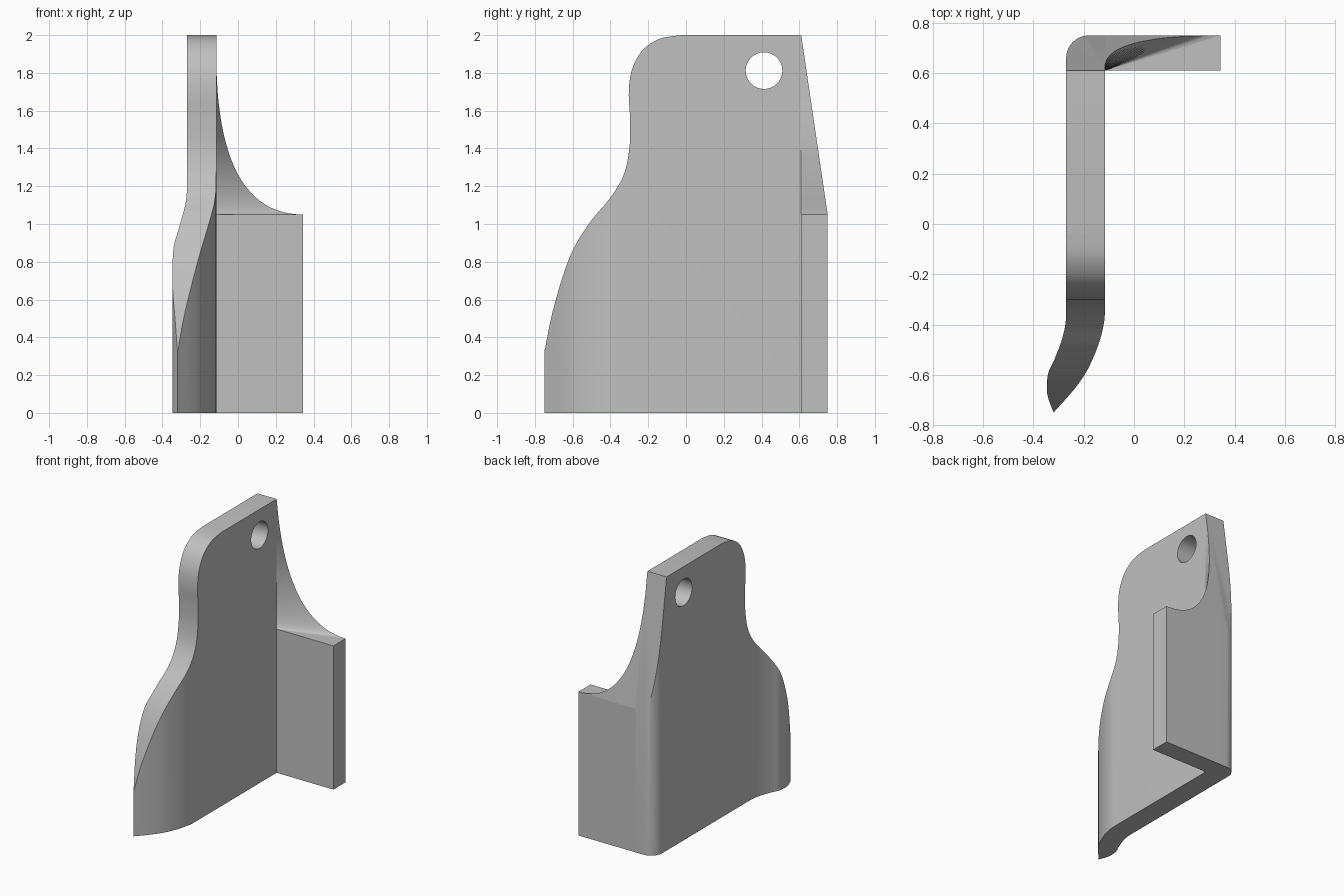
import bpy, bmesh, math
from mathutils import Vector
from mathutils.geometry import interpolate_bezier

cube = bpy.data.objects.get("Cube")
if cube:
    bpy.data.objects.remove(cube, do_unlink=True)

grey = bpy.data.materials.new("plain grey")
grey.use_nodes = True
colour = (0.53, 0.53, 0.53, 1)
grey.diffuse_color = colour
grey.node_tree.nodes["Principled BSDF"].inputs["Base Color"].default_value = colour

INNER, OUTER, TIP = -0.115, -0.27, 0.345   # x of wall faces and flange end
FRONT, BACK = 0.61, 0.75                   # y of flange faces
LEDGE, TOP = 1.05, 2.0                     # z of flange top and wall top


def smooth_path(points, steps=6):
    """Curve passing through all the 2D points."""
    pts = [Vector(p) for p in points]
    ext = [2 * pts[0] - pts[1]] + pts + [2 * pts[-1] - pts[-2]]
    out = []
    for a, b, c, d in zip(ext, ext[1:], ext[2:], ext[3:]):
        out += interpolate_bezier(b, b + (c - a) / 6, c - (d - b) / 6, c, steps + 1)[:-1]
    return [(p.x, p.y) for p in out] + [points[-1]]


def finish(name, bm):
    bmesh.ops.recalc_face_normals(bm, faces=bm.faces)
    mesh = bpy.data.meshes.new(name)
    bm.to_mesh(mesh)
    bm.free()
    mesh.materials.append(grey)
    obj = bpy.data.objects.new(name, mesh)
    bpy.context.collection.objects.link(obj)
    return obj


def prism(name, outline, place, shift):
    bm = bmesh.new()
    face = bm.faces.new([bm.verts.new(place(*p)) for p in outline])
    ret = bmesh.ops.extrude_face_region(bm, geom=[face])
    moved = [v for v in ret["geom"] if isinstance(v, bmesh.types.BMVert)]
    bmesh.ops.translate(bm, verts=moved, vec=shift)
    return finish(name, bm)


def shade(obj, angle=25):
    bpy.ops.object.select_all(action="DESELECT")
    obj.select_set(True)
    bpy.context.view_layer.objects.active = obj
    bpy.ops.object.shade_smooth_by_angle(angle=math.radians(angle))


def carve(obj, cutter, operation):
    mod = obj.modifiers.new(operation, "BOOLEAN")
    mod.operation, mod.object, mod.solver = operation, cutter, "EXACT"
    bpy.context.view_layer.objects.active = obj
    bpy.ops.object.modifier_apply(modifier=mod.name)
    bpy.data.objects.remove(cutter, do_unlink=True)


# Wall plan: curled front lip, rounded outer back corner
outer_lip = smooth_path([(OUTER, -0.32), (-0.272, -0.39), (-0.287, -0.46), (-0.315, -0.535),
                         (-0.34, -0.59), (-0.347, -0.645), (-0.342, -0.69), (-0.32, -0.75)])
inner_lip = smooth_path([(-0.32, -0.75), (-0.24, -0.66), (-0.185, -0.58),
                         (-0.14, -0.475), (-0.119, -0.39), (INNER, -0.32)])
radius = 0.09
corner = [(OUTER + radius - radius * math.cos(a), BACK - radius + radius * math.sin(a))
          for a in (math.pi / 2 * i / 10 for i in range(11))]
plan = outer_lip + inner_lip[1:] + [(INNER, BACK)] + corner[::-1]
wall = prism("wall", plan, lambda x, y: (x, y, 0), (0, 0, TOP))

# Side outline of the wall: waisted front edge, sloping back edge
edge = smooth_path([(-0.75, 0.32), (-0.71, 0.52), (-0.65, 0.73), (-0.59, 0.88), (-0.5, 1.02),
                    (-0.4, 1.14), (-0.33, 1.26), (-0.3, 1.4), (-0.296, 1.55), (-0.303, 1.7),
                    (-0.285, 1.82), (-0.23, 1.92), (-0.14, 1.98), (-0.03, TOP)])
side = ([(-0.75, -0.2), (-0.76, -0.2), (-0.76, 0.28)] + edge[1:]
        + [(-0.03, TOP + 0.1), (FRONT - 0.1 * (BACK - FRONT) / (TOP - LEDGE), TOP + 0.1),
           (BACK + 0.03, LEDGE - 0.03 * (TOP - LEDGE) / (BACK - FRONT)), (BACK + 0.03, -0.2)])
carve(wall, prism("side_cutter", side, lambda y, z: (-0.6, y, z), (1, 0, 0)), "INTERSECT")

# Round hole near the top
ring = [(0.413 + 0.097 * math.cos(a), 1.812 + 0.097 * math.sin(a))
        for a in (math.tau * i / 48 for i in range(48))]
carve(wall, prism("hole_cutter", ring, lambda y, z: (-0.6, y, z), (1, 0, 0)), "DIFFERENCE")
shade(wall)

# Back flange
plate = [(INNER, FRONT), (TIP, FRONT), (TIP, BACK), (INNER, BACK)]
flange = prism("back_flange", plate, lambda x, y: (x, y, 0), (0, 0, LEDGE))

# Concave gusset: triangular sections that shrink up the wall
bm = bmesh.new()
rows, steps, peak = [], 24, 1.9
for i in range(steps):
    t = i / steps
    x = INNER + (TIP - INNER) * (1 - t) ** 2
    z = LEDGE + (peak - LEDGE) * t ** 2
    y = BACK - (z - LEDGE) * (BACK - FRONT) / (TOP - LEDGE)
    rows.append([bm.verts.new(p) for p in ((INNER, FRONT, z), (x, y, z), (INNER, y, z))])
for low, high in zip(rows, rows[1:]):
    for j in range(3):
        k = (j + 1) % 3
        bm.faces.new((low[j], low[k], high[k], high[j]))
bm.faces.new(rows[0])
bm.faces.new(rows[-1])
gusset = finish("gusset", bm)
shade(gusset)
